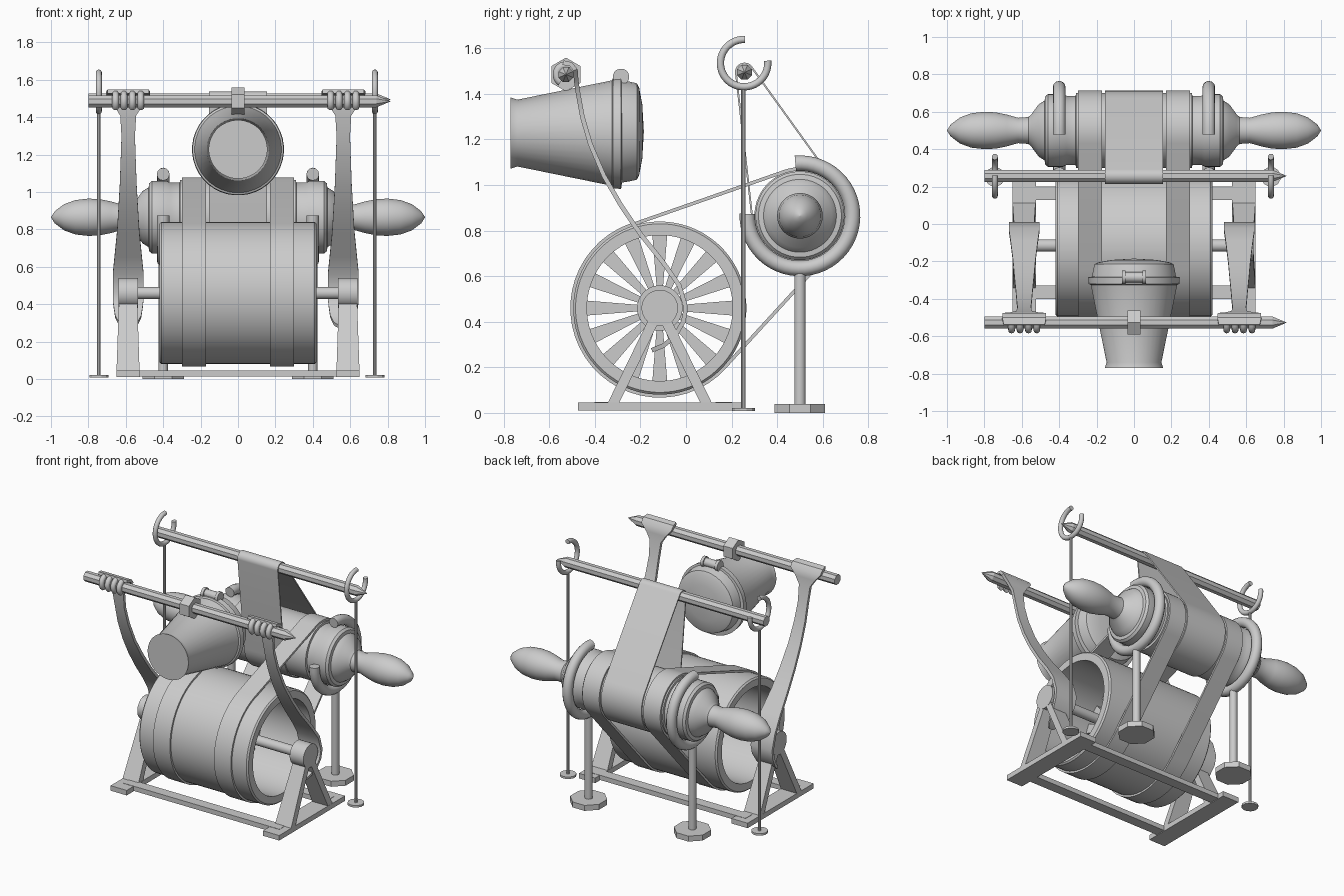
import bpy, bmesh
from math import sin, cos, pi, atan2, acos, hypot, radians
from mathutils import Vector

if "Cube" in bpy.data.objects:
    bpy.data.objects.remove(bpy.data.objects["Cube"])


def finish(name, bm, smooth=True):
    bmesh.ops.remove_doubles(bm, verts=bm.verts, dist=1e-5)
    bmesh.ops.recalc_face_normals(bm, faces=bm.faces)
    me = bpy.data.meshes.new(name)
    bm.to_mesh(me)
    bm.free()
    ob = bpy.data.objects.new(name, me)
    bpy.context.collection.objects.link(ob)
    bpy.ops.object.select_all(action='DESELECT')
    ob.select_set(True)
    bpy.context.view_layer.objects.active = ob
    if smooth:
        bpy.ops.object.shade_smooth_by_angle(angle=radians(35))
    return ob


def loft(name, rings, closed=False, smooth=True):
    """Skin a list of equal-sized closed rings; cap the ends unless closed."""
    bm = bmesh.new()
    vr = [[bm.verts.new(p) for p in r] for r in rings]
    pairs = list(zip(vr, vr[1:])) + ([(vr[-1], vr[0])] if closed else [])
    for a, b in pairs:
        for i in range(len(a)):
            j = (i + 1) % len(a)
            bm.faces.new((a[i], a[j], b[j], b[i]))
    if not closed:
        bm.faces.new(vr[0])
        bm.faces.new(vr[-1])
    return finish(name, bm, smooth)


def lathe(name, profile, axis, centre, segs=40, closed=False, smooth=True):
    """Revolve (position, radius) points about a line along x, y or z."""
    rings = []
    for t, r in profile:
        ring = []
        for i in range(segs):
            a = 2 * pi * (i + .5) / segs
            u, v = max(r, 1e-3) * cos(a), max(r, 1e-3) * sin(a)
            p = {'x': (t, u, v), 'y': (u, t, v), 'z': (u, v, t)}[axis]
            ring.append(Vector(p) + Vector(centre))
        rings.append(ring)
    return loft(name, rings, closed, smooth)


def prism(name, yz, x0, x1):
    return loft(name, [[(x, y, z) for y, z in yz] for x in (x0, x1)], smooth=False)


def hook(name, x, cy, cz, major, minor, a0, a1, n=32):
    """Tube bent along an arc in the yz plane."""
    rings = []
    for i in range(n + 1):
        a = radians(a0 + (a1 - a0) * i / n)
        rings.append([(x + minor * sin(b), cy + (major + minor * cos(b)) * cos(a),
                       cz + (major + minor * cos(b)) * sin(a))
                      for b in [2 * pi * k / 12 for k in range(12)]])
    return loft(name, rings)


def belt(name, c1, r1, c2, r2, x0, x1, t, n=28):
    """Closed band stretched round two circles in the yz plane."""
    d = hypot(c2[0] - c1[0], c2[1] - c1[1])
    a = atan2(c2[1] - c1[1], c2[0] - c1[0])
    f = acos((r1 - r2) / d)
    stops = [(c1, r1, a + f + (2 * pi - 2 * f) * i / n) for i in range(n + 1)]
    stops += [(c2, r2, a - f + 2 * f * i / n) for i in range(n + 1)]
    rings = [[(x, c[0] + (r + o) * cos(g), c[1] + (r + o) * sin(g))
              for x, o in ((x0, 0), (x1, 0), (x1, t), (x0, t))] for c, r, g in stops]
    return loft(name, rings, closed=True)


DRUM = (-.115, .46)
ROLL = (.5, .865)
REAR = (.257, 1.495)
FRONT = (-.527, 1.485)

# Hollow drum with spokes, hub and axle
lathe('drum', [(-.42, .32), (-.42, .37), (-.41, .38), (.41, .38), (.42, .37), (.42, .32)],
      'x', (0, *DRUM), 64, closed=True)
for i in range(16):
    a = 2 * pi * i / 16
    yz = [(DRUM[0] + r * cos(a) - w * sin(a), DRUM[1] + r * sin(a) + w * cos(a))
          for r, w in ((.08, .013), (.325, .033), (.325, -.033), (.08, -.013))]
    prism('drum_spoke', yz, -.04, .04)
lathe('drum_hub', [(-.06, 0), (-.06, .1), (.06, .1), (.06, 0)], 'x', (0, *DRUM), 32)
lathe('axle', [(-.6, 0), (-.6, .033), (.6, .033), (.6, 0)], 'x', (0, *DRUM), 20)

# Roller with turned handles
half = [(.31, .2), (.312, .185), (.36, .185), (.38, .195), (.46, .195), (.475, .182),
        (.478, .16), (.51, .14), (.55, .085), (.565, .072), (.62, .068), (.68, .085),
        (.74, .097), (.8, .1), (.87, .092), (.93, .07), (.98, .032), (1, 0)]
lathe('roller', [(-t, r) for t, r in reversed(half)] + half, 'x', (0, *ROLL), 48)

# Cloth band over the rear bar and round the roller
belt('cloth_band', ROLL, .205, REAR, .034, -.155, .155, .008)

for s in (-1, 1):
    # Drive belts
    belt('drive_belt', DRUM, .378, ROLL, .198, *sorted((s * .17, s * .3)), .015)
    # Drum stand
    prism('side_rail', [(-.475, .01), (.25, .01), (.25, .045), (-.475, .045)],
          *sorted((s * .525, s * .65)))
    for e in (-1, 1):
        foot, top = DRUM[0] + e * .21, DRUM[1]
        ob = prism('stand_leg', [(foot - .025, .03), (foot + .025, .03),
                                 (DRUM[0] + .025, top), (DRUM[0] - .025, top)],
                   s * .54, s * .635)
        for v in ob.data.vertices:
            if v.co.z < .1:
                v.co.x = s * (.588 + (.062 if abs(v.co.x) > .588 else -.062))
    lathe('axle_bearing', [(s * .535, 0), (s * .535, .08), (s * .64, .08), (s * .64, 0)],
          'x', (0, *DRUM), 28)
    # Roller cradle
    hook('roller_cradle', s * .4, *ROLL, .231, .034, 95, -182, 40)
    lathe('cradle_post', [(.02, 0), (.02, .025), (.64, .025), (.64, 0)], 'z', (s * .4, .5, 0), 16)
    lathe('cradle_foot', [(0, 0), (0, .12), (.038, .12), (.038, 0)],
          'z', (s * .4, .5, 0), 8, smooth=False)
    # Rear bar stands
    hx = s * .738 - .006
    hook('bar_hook', hx, .255, 1.535, .104, .016, 88, 366)
    lathe('hook_post', [(.01, 0), (.01, .01), (1.43, .01), (1.43, 0)], 'z', (hx, .252, 0), 10)
    lathe('hook_foot', [(.008, 0), (.008, .053), (.022, .053), (.022, 0)],
          'z', (hx, .252, 0), 12, smooth=False)

for y in (-.365, .165):
    prism('cross_rail', [(y - .036, .014), (y + .036, .014), (y + .036, .047), (y - .036, .047)],
          -.6, .6)

# Pointed octagonal bars
for name, c in (('rear_bar', REAR), ('front_bar', FRONT)):
    lathe(name, [(-.8, 0), (-.8, .035), (.74, .035), (.815, 0)], 'x', (0, *c), 8, smooth=False)
lathe('bar_collar', [(-.036, 0), (-.036, .074), (.036, .074), (.036, 0)],
      'x', (0, *FRONT), 6, smooth=False)

# Curved arms gripping the front bar: (y, z, width)
arm = [(-.54, 1.537, .22), (-.505, 1.53, .235), (-.485, 1.505, .23), (-.482, 1.46, .15),
       (-.475, 1.41, .085), (-.455, 1.3, .072), (-.42, 1.18, .08), (-.36, 1.04, .09),
       (-.285, .91, .105), (-.2, .785, .12), (-.1, .66, .145), (-.03, .56, .165),
       (.0, .46, .165), (-.012, .4, .16), (-.05, .335, .14), (-.1, .295, .1), (-.15, .275, .03)]
for cx in (-.587, .563):
    rings = []
    for i, (y, z, w) in enumerate(arm):
        p, q = arm[max(i - 1, 0)], arm[min(i + 1, len(arm) - 1)]
        n = Vector((q[1] - p[1], p[0] - q[0])).normalized() * .01
        rings.append([(cx - w / 2, y - n.x, z - n.y), (cx + w / 2, y - n.x, z - n.y),
                      (cx + w / 2, y + n.x, z + n.y), (cx - w / 2, y + n.x, z + n.y)])
    loft('curved_arm', rings)
    for k in range(4):
        hook('arm_finger', cx + (k - 1.5) * .045, *FRONT, .04, .018, 60, 235, 14)

# Tapered bucket with lid and hinge
lathe('bucket', [(-.77, 0), (-.77, .157), (-.74, .147), (-.325, .232), (-.32, .243),
                 (-.285, .246), (-.28, .215), (-.28, 0)], 'y', (0, 0, 1.228), 40)
lathe('bucket_lid', [(-.29, 0), (-.29, .226), (-.25, .22), (-.215, .212), (-.205, .19),
                     (-.192, .12), (-.185, 0)], 'y', (0, 0, 1.235), 40)
lathe('lid_hinge', [(-.065, 0), (-.065, .036), (-.045, .036), (-.045, .028), (.045, .028),
                    (.045, .036), (.065, .036), (.065, 0)], 'x', (0, -.285, 1.475), 16)
